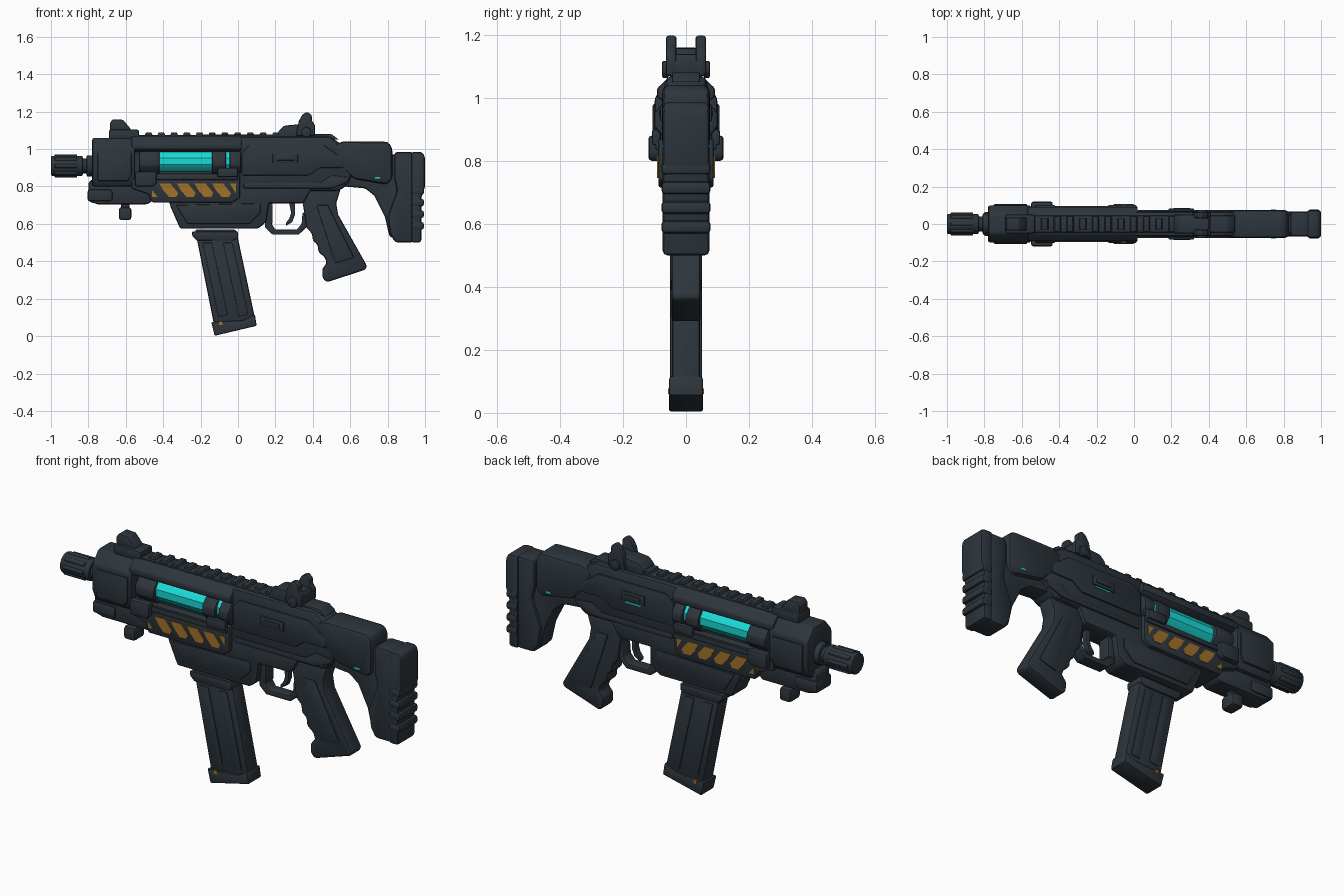
import bpy, bmesh, math


def material(name, rgb):
    m = bpy.data.materials.new(name)
    m.diffuse_color = (*rgb, 1)
    return m


DARK = material("dark_gunmetal", (0.026, 0.036, 0.046))
CYAN = material("glowing_cyan", (0.01, 0.70, 0.67))
AMBER = material("worn_amber", (0.36, 0.165, 0.022))


def extrude(name, pts, axis, a, b, bevel=0.0, mat=DARK, seg=2):
    """Extrude a 2D outline along an axis: y uses (x,z), x uses (y,z), z uses (x,y)."""
    place = {"y": lambda p, t: (p[0], t, p[1]),
             "x": lambda p, t: (t, p[0], p[1]),
             "z": lambda p, t: (p[0], p[1], t)}[axis]
    bm = bmesh.new()
    lo = [bm.verts.new(place(p, a)) for p in pts]
    hi = [bm.verts.new(place(p, b)) for p in pts]
    bm.faces.new(lo)
    bm.faces.new(hi[::-1])
    n = len(pts)
    for i in range(n):
        j = (i + 1) % n
        bm.faces.new((lo[i], hi[i], hi[j], lo[j]))
    bmesh.ops.recalc_face_normals(bm, faces=bm.faces)
    me = bpy.data.meshes.new(name)
    bm.to_mesh(me)
    bm.free()
    me.materials.append(mat)
    ob = bpy.data.objects.new(name, me)
    bpy.context.collection.objects.link(ob)
    if bevel:
        m = ob.modifiers.new("bevel", "BEVEL")
        m.width, m.segments, m.limit_method = bevel, seg, "ANGLE"
        m.angle_limit = math.radians(25)
    return ob


def slab(name, pts, half, bevel=0.01, mat=DARK):
    return extrude(name, pts, "y", -half, half, bevel, mat)


def sides(name, pts, inner, outer, bevel=0.0, mat=DARK):
    for s, tag in ((-1, "near"), (1, "far")):
        extrude(f"{name}_{tag}", pts, "y", s * inner, s * outer, bevel, mat)


def rect(x0, x1, z0, z1):
    return [(x0, z0), (x1, z0), (x1, z1), (x0, z1)]


def oval(ry, rz, zc, n=16, yc=0.0):
    return [(yc + ry * math.cos(2 * math.pi * (i + .5) / n),
             zc + rz * math.sin(2 * math.pi * (i + .5) / n)) for i in range(n)]


def mirror(pts):
    return pts + [(-y, z) for y, z in reversed(pts)]


# Muzzle and barrel
extrude("barrel_neck", oval(0.04, 0.04, 0.91), "x", -0.86, -0.74)
extrude("muzzle", oval(0.055, 0.055, 0.91), "x", -1.0, -0.83, 0.008)
extrude("barrel_collar", oval(0.058, 0.058, 0.91), "x", -0.81, -0.77, 0.008)
for i in range(8):
    t = 2 * math.pi * i / 8
    y, z = 0.05 * math.cos(t), 0.91 + 0.05 * math.sin(t)
    extrude(f"muzzle_rib_{i}", oval(0.013, 0.013, z, 6, y), "x", -0.98, -0.86, 0.003)

# Front shroud
extrude("front_shroud", mirror([(0.05, 1.06), (0.1, 1.0), (0.1, 0.86), (0.075, 0.8)]),
        "x", -0.78, -0.55, 0.012)
sides("shroud_plate", [(-0.75, 0.83), (-0.59, 0.83), (-0.57, 0.86), (-0.57, 0.98), (-0.75, 0.98)],
      0.09, 0.106, 0.005)

# Under-barrel housing and knob
slab("under_housing", [(-0.80, 0.72), (-0.80, 0.82), (-0.78, 0.84), (-0.45, 0.84), (-0.45, 0.73),
                       (-0.48, 0.705), (-0.75, 0.705)], 0.055, 0.012)
slab("under_cap", rect(-0.805, -0.67, 0.72, 0.785), 0.065, 0.015)
slab("knob_stem", rect(-0.625, -0.58, 0.67, 0.72), 0.02, 0.006)
slab("knob", rect(-0.637, -0.57, 0.62, 0.69), 0.045, 0.015)

# Front receiver around the energy cell
slab("cell_core", rect(-0.57, 0.02, 0.8, 1.02), 0.05, 0)
extrude("upper_rail_housing", mirror([(0.05, 1.07), (0.092, 1.03), (0.092, 1.0), (0.06, 0.985)]),
        "x", -0.57, 0.02, 0.008)
slab("lower_cell_housing", [(-0.57, 0.79), (-0.57, 0.87), (0.01, 0.87), (0.01, 0.74), (-0.03, 0.715),
                            (-0.46, 0.715), (-0.48, 0.76)], 0.088, 0.008)
sides("cell_ledge", rect(-0.5, 0.0, 0.835, 0.862), 0.08, 0.097, 0.005)
extrude("energy_cell", oval(0.085, 0.07, 0.935, 12), "x", -0.45, -0.03, 0, CYAN)
for name, a, b, ry in (("front_collar", -0.53, -0.42, 0.105), ("rear_collar", -0.14, -0.065, 0.105),
                       ("end_collar", -0.045, 0.015, 0.105)):
    extrude(name, oval(ry, 0.076, 0.93, 12), "x", a, b, 0.008)
sides("collar_lug", [(-0.55, 0.80), (-0.45, 0.80), (-0.435, 0.82), (-0.435, 0.88), (-0.55, 0.88)],
      0.08, 0.119, 0.01)
sides("rear_lug", rect(-0.11, 0.0, 0.85, 0.9), 0.08, 0.108, 0.008)

# Hazard stripes
for i in range(4):
    x = -0.42 + 0.094 * i
    sides(f"stripe_{i}", [(x, 0.815), (x + 0.06, 0.815), (x + 0.1, 0.765), (x + 0.09, 0.745),
                          (x + 0.05, 0.745), (x + 0.02, 0.78)], 0.084, 0.092, 0, AMBER)
sides("stripe_end", [(-0.044, 0.815), (-0.012, 0.815), (-0.012, 0.765)], 0.084, 0.092, 0, AMBER)
sides("stripe_start", [(-0.46, 0.78), (-0.43, 0.745), (-0.46, 0.745)], 0.084, 0.092, 0, AMBER)

# Rear receiver
slab("rear_receiver", [(-0.01, 1.07), (0.49, 1.07), (0.56, 1.02), (0.62, 0.9), (0.6, 0.82),
                       (0.54, 0.775), (-0.01, 0.775)], 0.068, 0.025)
sides("receiver_panel", [(0.02, 0.98), (0.06, 1.02), (0.46, 1.02), (0.56, 0.95), (0.56, 0.9),
                         (0.44, 0.9), (0.38, 0.86), (0.02, 0.86)], 0.06, 0.076, 0.006)
sides("ejection_port", rect(0.185, 0.32, 0.925, 0.975), 0.07, 0.082, 0.004)
sides("port_slide", rect(0.21, 0.30, 0.94, 0.96), 0.075, 0.086, 0.002)
sides("receiver_seam", [(0.03, 0.82), (0.44, 0.82), (0.5, 0.86), (0.6, 0.85), (0.58, 0.82),
                        (0.5, 0.79), (0.03, 0.79)], 0.06, 0.074, 0.005)
extrude("port_light", rect(0.21, 0.30, 0.915, 0.922), "y", 0.072, 0.079, 0, CYAN)

# Stock
slab("stock_arm", [(0.5, 1.02), (0.56, 1.04), (0.8, 1.04), (0.825, 1.01), (0.825, 0.84), (0.795, 0.81),
                   (0.62, 0.84), (0.53, 0.92)], 0.075, 0.02)
slab("stock_strut", [(0.52, 0.87), (0.53, 0.785), (0.57, 0.8), (0.68, 0.79), (0.73, 0.75), (0.785, 0.64),
                     (0.81, 0.53), (0.88, 0.52), (0.88, 0.9)], 0.052, 0.012)
slab("stock_bridge", rect(0.78, 0.88, 0.84, 0.97), 0.052, 0.01)
slab("butt", [(0.835, 0.985), (0.94, 0.985), (0.94, 0.5), (0.84, 0.5), (0.812, 0.55), (0.80, 0.64),
              (0.85, 0.78), (0.835, 0.84)], 0.068, 0.018)
slab("butt_pad", [(0.925, 0.985), (0.985, 0.985), (1.0, 0.96), (1.0, 0.8), (0.98, 0.74), (0.98, 0.5),
                  (0.925, 0.5)], 0.074, 0.018)
for i in range(4):
    z = 0.57 + 0.062 * i
    slab(f"pad_ridge_{i}", rect(0.93, 0.994, z, z + 0.04), 0.078, 0.012)
sides("stock_light", rect(0.732, 0.76, 0.842, 0.852), 0.07, 0.078, 0, CYAN)

# Magazine well and lower receiver
slab("magazine_well", [(-0.38, 0.76), (-0.36, 0.69), (-0.31, 0.575), (0.11, 0.575), (0.15, 0.61),
                       (0.165, 0.71), (0.35, 0.71), (0.4, 0.8), (-0.38, 0.8)], 0.066, 0.012)
sides("well_panel", [(-0.33, 0.70), (-0.27, 0.60), (0.06, 0.60), (0.12, 0.66), (0.12, 0.71)],
      0.06, 0.072, 0.005)

# Trigger and guard
slab("trigger_guard", [(0.14, 0.64), (0.145, 0.58), (0.185, 0.543), (0.325, 0.543), (0.37, 0.585),
                       (0.37, 0.66), (0.345, 0.66), (0.34, 0.6), (0.315, 0.57), (0.2, 0.57),
                       (0.18, 0.6), (0.175, 0.64)], 0.032, 0.005)
slab("guard_front_post", rect(0.145, 0.185, 0.6, 0.74), 0.035, 0.006)
slab("trigger", [(0.27, 0.73), (0.305, 0.73), (0.305, 0.65), (0.29, 0.61), (0.258, 0.59),
                 (0.256, 0.605), (0.275, 0.63), (0.284, 0.66)], 0.016, 0.003)

# Pistol grip with finger ridges
slab("pistol_grip", [(0.33, 0.79), (0.55, 0.79), (0.525, 0.71), (0.535, 0.65), (0.69, 0.375),
                     (0.68, 0.355), (0.475, 0.288), (0.452, 0.31), (0.45, 0.36), (0.475, 0.39),
                     (0.465, 0.42), (0.43, 0.45), (0.425, 0.49), (0.40, 0.51), (0.395, 0.55),
                     (0.365, 0.58), (0.355, 0.66)], 0.046, 0.014)
sides("grip_panel", [(0.42, 0.70), (0.48, 0.70), (0.62, 0.42), (0.52, 0.39), (0.5, 0.45)],
      0.04, 0.051, 0.005)

# Magazine
slab("magazine_body", [(-0.23, 0.57), (-0.01, 0.57), (0.092, 0.09), (-0.128, 0.06)], 0.045, 0.012)
slab("magazine_lip", [(-0.247, 0.56), (0.0, 0.56), (0.0, 0.525), (-0.03, 0.51), (-0.22, 0.51),
                      (-0.245, 0.535)], 0.053, 0.008)
slab("magazine_base", [(-0.143, 0.075), (-0.125, 0.002), (0.1, 0.055), (0.09, 0.118), (0.03, 0.085)],
     0.054, 0.008)
for i, (x, w) in enumerate(((-0.19, 0.05), (-0.08, 0.05))):
    sides(f"magazine_rib_{i}", [(x, 0.5), (x + w, 0.5), (x + w + 0.085, 0.115), (x + 0.085, 0.105)],
          0.04, 0.05, 0.004)
sides("magazine_mark", rect(-0.102, -0.083, 0.06, 0.078), 0.05, 0.057, 0, AMBER)

# Top rail
slab("top_rail", [(-0.54, 1.05), (-0.54, 1.075), (0.5, 1.08), (0.54, 1.05)], 0.045, 0.005)
for i in range(11):
    x = -0.5 + 0.068 * i
    slab(f"rail_tooth_{i}", [(x, 1.07), (x + 0.008, 1.09), (x + 0.036, 1.09), (x + 0.045, 1.07)],
         0.04 if i % 3 else 0.03, 0.003)

# Sights
slab("front_sight_base", rect(-0.69, -0.53, 1.05, 1.105), 0.05, 0.01)
slab("front_sight", [(-0.685, 1.08), (-0.685, 1.14), (-0.67, 1.16), (-0.615, 1.157), (-0.575, 1.11),
                     (-0.57, 1.08)], 0.035, 0.008)
slab("rear_sight_base", [(0.21, 1.06), (0.215, 1.095), (0.245, 1.125), (0.40, 1.14), (0.41, 1.12),
                         (0.41, 1.06)], 0.05, 0.01)
sides("rear_sight_ear", [(0.31, 1.07), (0.325, 1.15), (0.345, 1.185), (0.37, 1.2), (0.395, 1.18),
                         (0.395, 1.15), (0.412, 1.13), (0.412, 1.07)], 0.03, 0.064, 0.009)
sides("rear_sight_knob", oval(0.028, 0.028, 1.09, 10, 0.365), 0.055, 0.076, 0.006)

# Apply bevels and smooth shallow angles
bpy.ops.object.select_all(action="SELECT")
bpy.context.view_layer.objects.active = bpy.context.selected_objects[0]
bpy.ops.object.convert(target="MESH")
bpy.ops.object.shade_smooth_by_angle(angle=math.radians(32))
